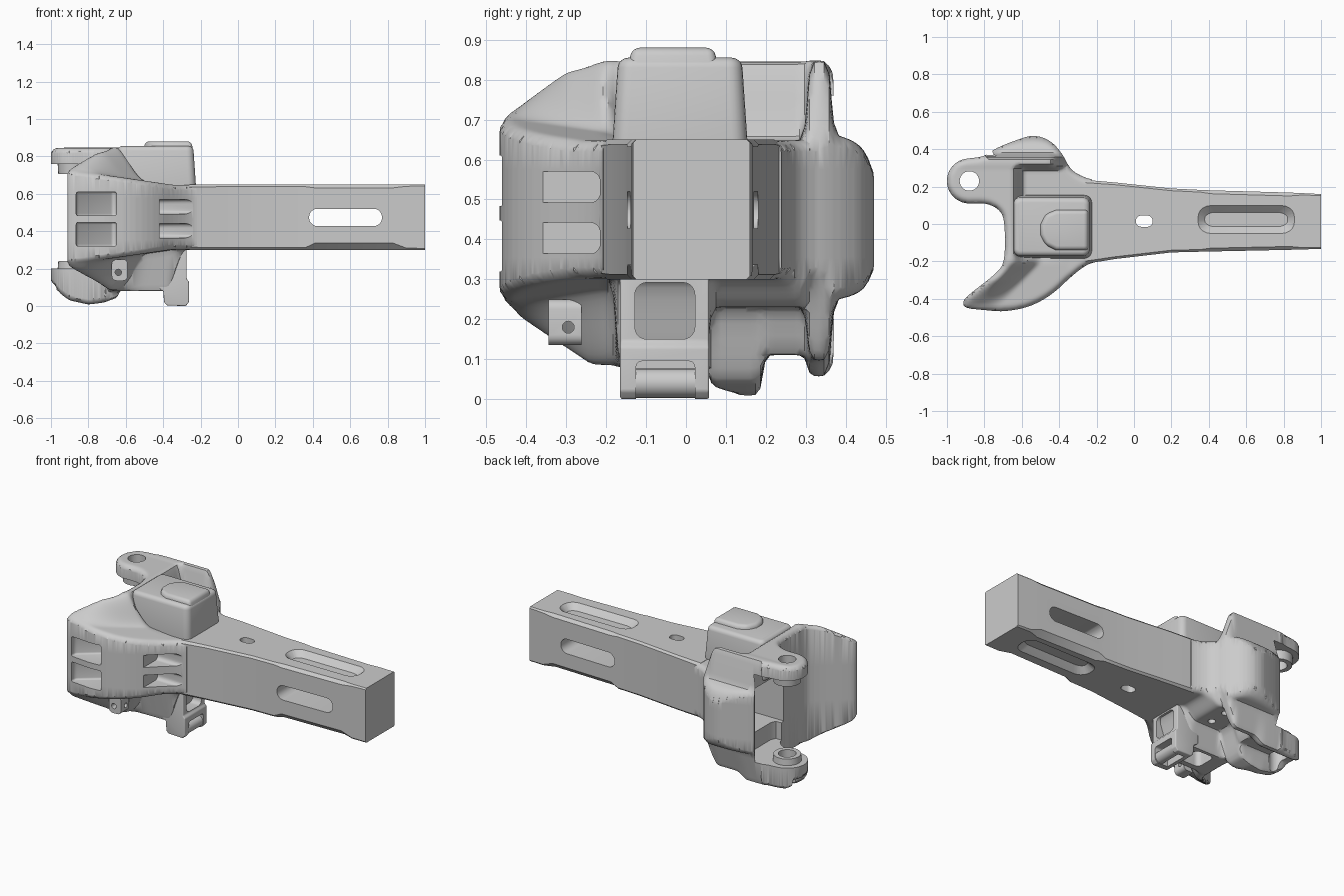
import bpy, bmesh, math
from mathutils import Vector, geometry

if "Cube" in bpy.data.objects:
    bpy.data.objects.remove(bpy.data.objects["Cube"])


def finish(name, bm):
    bmesh.ops.recalc_face_normals(bm, faces=bm.faces)
    me = bpy.data.meshes.new(name)
    bm.to_mesh(me)
    bm.free()
    ob = bpy.data.objects.new(name, me)
    bpy.context.collection.objects.link(ob)
    return ob


def prism(name, pts, axis, a, b, taper=1.0, bevel=0):
    # Extrude a 2D profile along an axis; the far end may be inset evenly
    put = {'x': lambda u, v, w: (w, u, v), 'y': lambda u, v, w: (u, w, v),
           'z': lambda u, v, w: (u, v, w)}[axis]
    us, vs = [p[0] for p in pts], [p[1] for p in pts]
    cu, cv = (min(us) + max(us)) / 2, (min(vs) + max(vs)) / 2
    hu, hv = max(us) - cu, max(vs) - cv
    ins = min(hu, hv) * (1 - taper)
    su, sv = 1 - ins / hu, 1 - ins / hv
    bm = bmesh.new()
    lo = [bm.verts.new(put(u, v, a)) for u, v in pts]
    hi = [bm.verts.new(put(cu + (u - cu) * su, cv + (v - cv) * sv, b)) for u, v in pts]
    n = len(pts)
    bm.faces.new(lo)
    bm.faces.new(hi)
    for i in range(n):
        bm.faces.new((lo[i], lo[(i + 1) % n], hi[(i + 1) % n], hi[i]))
    ob = finish(name, bm)
    if bevel:
        m = ob.modifiers.new("round", 'BEVEL')
        m.width, m.segments, m.limit_method = bevel, 4, 'ANGLE'
    return ob


def rrect(x0, x1, y0, y1, r, n=5):
    # Rounded rectangle profile
    out = []
    for cx, cy, s in ((x1-r, y1-r, 0), (x0+r, y1-r, 90), (x0+r, y0+r, 180), (x1-r, y0+r, 270)):
        for i in range(n + 1):
            t = math.radians(s + 90 * i / n)
            out.append((cx + r * math.cos(t), cy + r * math.sin(t)))
    return out


def circle(cx, cy, r, n=28):
    return [(cx + r * math.cos(6.28318 * i / n), cy + r * math.sin(6.28318 * i / n)) for i in range(n)]


def apply_all(ob):
    bpy.ops.object.select_all(action='DESELECT')
    ob.select_set(True)
    bpy.context.view_layer.objects.active = ob
    for m in list(ob.modifiers):
        bpy.ops.object.modifier_apply(modifier=m.name)


def cut(ob, *cutters):
    for c in cutters:
        c.hide_render = True
        m = ob.modifiers.new("cut", 'BOOLEAN')
        m.operation, m.solver, m.object = 'DIFFERENCE', 'EXACT', c
    apply_all(ob)
    for c in cutters:
        bpy.data.objects.remove(c)


def step(a, b, t):
    t = max(0, min(1, (t - a) / (b - a)))
    return t * t * (3 - 2 * t)


def interp(t, tab):
    if t <= tab[0][0]:
        return tab[0][1]
    for (a, p), (b, q) in zip(tab, tab[1:]):
        if t <= b:
            return p + (q - p) * (t - a) / (b - a)
    return tab[-1][1]


# Head plan: cheek, pin eye, throat and guard arm
eye = (-0.88, 0.23)
plan = [(-0.2, 0.232), (-0.27, 0.25), (-0.34, 0.29), (-0.385, 0.38), (-0.45, 0.45), (-0.54, 0.478),
        (-0.64, 0.445), (-0.74, 0.405), (-0.8, 0.36)]
plan += [(eye[0] + 0.121 * math.cos(math.radians(t)), eye[1] + 0.121 * math.sin(math.radians(t)))
         for t in range(100, 281, 15)]
plan += [(-0.78, 0.11), (-0.71, 0.07), (-0.69, 0.0), (-0.69, -0.2), (-0.73, -0.26), (-0.88, -0.375),
         (-0.915, -0.41), (-0.908, -0.45), (-0.8, -0.46), (-0.7, -0.47), (-0.56, -0.445), (-0.44, -0.38),
         (-0.33, -0.275), (-0.25, -0.215), (-0.2, -0.203)]
for _ in range(2):
    plan = [tuple(p[k] * f + q[k] * (1 - f) for k in (0, 1))
            for p, q in zip(plan, plan[1:] + plan[:1]) for f in (0.75, 0.25)]


def guard(x, y, base, crest):
    front = -0.69 - max(0, -0.2 - y) * 0.95
    return base + (crest - base) * (1 - step(0.04, 0.2, x - front))


def z_top(x, y):
    base = 0.648 + 0.08 * max(0, min(1, (-0.35 - x) / 0.55))
    if y > 0.37:
        return 0.55 + 0.11 * math.sqrt(max(0, 1 - ((y - 0.365) / 0.11) ** 2))
    if y > 0.308:
        return 0.648 + 0.2 * (1 - step(-0.45, -0.36, x))
    deck = 0.648 + 0.197 * (1 - step(-0.645, -0.59, x))
    arm = guard(x, y, base, max(base, interp(y, [(-0.47, 0.65), (-0.42, 0.73), (-0.3, 0.82), (-0.2, 0.848)])))
    k = step(-0.22, -0.12, y)
    return arm + (deck - arm) * k


def z_bot(x, y):
    base = 0.302 - 0.08 * max(0, min(1, (-0.35 - x) / 0.55))
    if y > 0.37:
        return 0.33 - 0.08 * math.sqrt(max(0, 1 - ((y - 0.365) / 0.11) ** 2))
    if y > 0.308:
        return 0.302 - (0.245 - 0.04 * step(-0.68, -0.6, x)) * (1 - step(-0.47, -0.36, x))
    if y > 0.19:
        return 0.23 - 0.12 * (1 - step(-0.62, -0.56, x)) + 0.07 * step(-0.4, -0.3, x)
    if y > 0.06:
        low = interp(x, [(-1, 0.13), (-0.95, 0.065), (-0.9, 0.03), (-0.8, 0.008), (-0.72, 0.018), (-0.63, 0.05)])
        return low + (0.23 - low) * step(-0.65, -0.57, x) + 0.07 * step(-0.4, -0.3, x)
    if y > -0.18:
        return 0.08 + 0.222 * step(-0.38, -0.28, x)
    return guard(x, y, base, min(base, interp(y, [(-0.47, 0.29), (-0.42, 0.21), (-0.24, 0.085)])))


def edge_drop(x, y, r=0.03):
    p = Vector((x, y))
    d = r
    for a, b in zip(plan, plan[1:] + plan[:1]):
        a, b = Vector(a), Vector(b)
        q, t = geometry.intersect_point_line(p, a, b)
        d = min(d, (p - a.lerp(b, max(0, min(1, t)))).length)
    return r * (1 - math.sqrt(max(0, 1 - (1 - d / r) ** 2)))


def slices(bm, axis, lo, gap, n):
    for i in range(1, n):
        bmesh.ops.bisect_plane(bm, geom=bm.verts[:] + bm.edges[:] + bm.faces[:], dist=1e-5,
                               plane_co=[c * (lo + i * gap) for c in axis], plane_no=axis)


# Head casting: plan sliced to a grid, then raised to the contours above
bm = bmesh.new()
bm.faces.new([bm.verts.new((x, y, 0)) for x, y in plan])
slices(bm, (1, 0, 0), -1, 0.0123, 66)
slices(bm, (0, 1, 0), -0.478, 0.0123, 78)
bmesh.ops.remove_doubles(bm, verts=bm.verts[:], dist=0.0005)
bottom = bm.verts[:]
ext = bmesh.ops.extrude_face_region(bm, geom=bm.faces[:], use_keep_orig=True)
top = [g for g in ext["geom"] if isinstance(g, bmesh.types.BMVert)]
for verts, fn, sgn in ((bottom, z_bot, 1), (top, z_top, -1)):
    for v in verts:
        x, y = v.co.x, v.co.y
        v.co.z = fn(x, y) + sgn * edge_drop(x, y)
for _ in range(2):
    for verts in (bottom, top):
        new = {v: sum(w.co.z for w in ns) / len(ns) for v in verts
               for ns in [[e.other_vert(v) for e in v.link_edges
                           if (e.other_vert(v).co.xy - v.co.xy).length > 1e-5]] if ns}
        for v, z in new.items():
            v.co.z += 0.4 * (z - v.co.z)
bmesh.ops.triangulate(bm, faces=[f for f in bm.faces if len({v.co.xy.to_tuple(6) for v in f.verts}) > 2])
slices(bm, (0, 0, 1), 0.3, 0.055, 6)
bmesh.ops.triangulate(bm, faces=bm.faces[:])
head = finish("coupler_head", bm)

# Openings in the head
cuts = [prism("throat", [(-1.1, 0.03), (-0.66, 0.03), (-0.645, 0.06), (-0.645, 0.31), (-0.67, 0.335),
                         (-0.75, 0.37), (-0.8, 0.5), (-1.1, 0.5)], 'z', 0.2, 0.76),
        prism("cavity", [(-0.8, 0.0), (-0.45, 0.0), (-0.4, 0.1), (-0.42, 0.22), (-0.52, 0.33), (-0.8, 0.33)], 'z', 0.31, 0.59),
        prism("pin_hole", circle(*eye, 0.052), 'z', -0.1, 1),
        prism("under_opening", rrect(-0.58, -0.45, -0.12, 0.02, 0.03), 'z', -0.1, 0.22),
        prism("drain_a", circle(-0.47, 0.13, 0.022), 'z', 0.1, 0.34),
        prism("drain_b", circle(-0.47, 0.25, 0.022), 'z', 0.1, 0.34)]
for s in (1, -1):
    z0, z1 = sorted((0.465 + s * 0.018, 0.465 + s * 0.145))
    cuts.append(prism("arm_window", [(-0.865, -0.6), (-0.865, -0.425), (-0.85, -0.41), (-0.67, -0.27),
                                     (-0.65, -0.28), (-0.65, -0.6)], 'z', z0, z1, 1, 0.02))
    z0, z1 = sorted((0.467 + s * 0.025, 0.467 + s * 0.103))
    cuts.append(prism("rear_window", rrect(-0.6, -0.215, z0, z1, 0.025), 'x', -0.42, -0.1))
cut(head, *cuts)

# Pin bosses on the inner faces of the lugs
for name, a, b in (("upper_pin_boss", 0.77, 0.705), ("lower_pin_boss", 0.19, 0.24)):
    cut(prism(name, circle(*eye, 0.085), 'z', a, b, 0.95),
        prism("hole", circle(*eye, 0.052), 'z', 0, 1))

# Lock chamber housing on top
prism("lock_housing", rrect(-0.66, -0.222, -0.187, 0.157, 0.04), 'z', 0.6, 0.855, 0.9, 0.025)
prism("housing_cap", [(-0.235, 0.085), (-0.42, 0.085), (-0.48, 0.06), (-0.51, 0.0), (-0.51, -0.06), (-0.48, -0.12),
                      (-0.42, -0.15), (-0.235, -0.15)], 'z', 0.8, 0.88, 0.88, 0.02)

# Shank: chamfered sections joined end to end
bm = bmesh.new()
rings = []
for x, y0, y1, t, c in ((-0.26, -.213, .236, .015, .015), (-0.1, -.187, .222, .012, .012), (0.2, -.152, .19, .012, .012),
                        (0.36, -.148, .182, .012, .012), (0.41, -.147, .18, .018, .036), (0.83, -.138, .168, .018, .036),
                        (0.9, -.136, .165, .01, .01), (1.0, -.133, .16, .008, .008)):
    prof = [(y0+c, .3), (y1-c, .3), (y1, .3+c), (y1, .65-t), (y1-t, .65), (y0+t, .65), (y0, .65-t), (y0, .3+c)]
    rings.append([bm.verts.new((x, y, z)) for y, z in prof])
for p, q in zip(rings, rings[1:]):
    for i in range(8):
        bm.faces.new((p[i], p[(i+1) % 8], q[(i+1) % 8], q[i]))
bm.faces.new(rings[0])
bm.faces.new(rings[-1])
shank = finish("shank", bm)
groove = rrect(0.34, 0.86, -0.052, 0.1, 0.065)
cut(shank, prism("key_slot", rrect(0.38, 0.77, 0.427, 0.52, 0.045), 'y', -0.5, 0.5),
    prism("core_hole", rrect(0.01, 0.1, -0.015, 0.045, 0.028), 'z', 0, 1),
    prism("top_groove", groove, 'z', 0.652, 0.615, 0.5),
    prism("bottom_groove", groove, 'z', 0.298, 0.335, 0.5))

# Lock lifter bracket below
bracket = prism("lifter_bracket", [(-0.43, 0.32), (-0.43, 0.1), (-0.4, 0.08), (-0.395, 0.02), (-0.38, 0.003), (-0.28, 0.0),
                                   (-0.262, 0.02), (-0.262, 0.13), (-0.275, 0.145), (-0.275, 0.32)], 'y', -0.165, 0.058, 1, 0.006)
apply_all(bracket)
cut(bracket, prism("recess", rrect(-0.128, 0.022, 0.15, 0.292, 0.03), 'x', -0.36, -0.1),
    prism("slot", rrect(-0.125, 0.022, -0.05, 0.095, 0.015), 'x', -0.355, -0.1))
prism("lifter_bar", circle(-0.3, 0.04, 0.036), 'y', -0.13, 0.03)

# Small pierced ear under the guard arm
cut(prism("guard_ear", rrect(-0.675, -0.59, 0.135, 0.25, 0.025), 'y', -0.345, -0.262),
    prism("ear_hole_y", circle(-0.64, 0.18, 0.017, 16), 'y', -0.5, -0.2),
    prism("ear_hole_x", circle(-0.295, 0.18, 0.015, 16), 'x', -0.8, -0.5))

# Smooth shading with crisp edges
for ob in list(bpy.context.scene.objects):
    apply_all(ob)
    bpy.ops.object.shade_smooth_by_angle(angle=math.radians(35))
